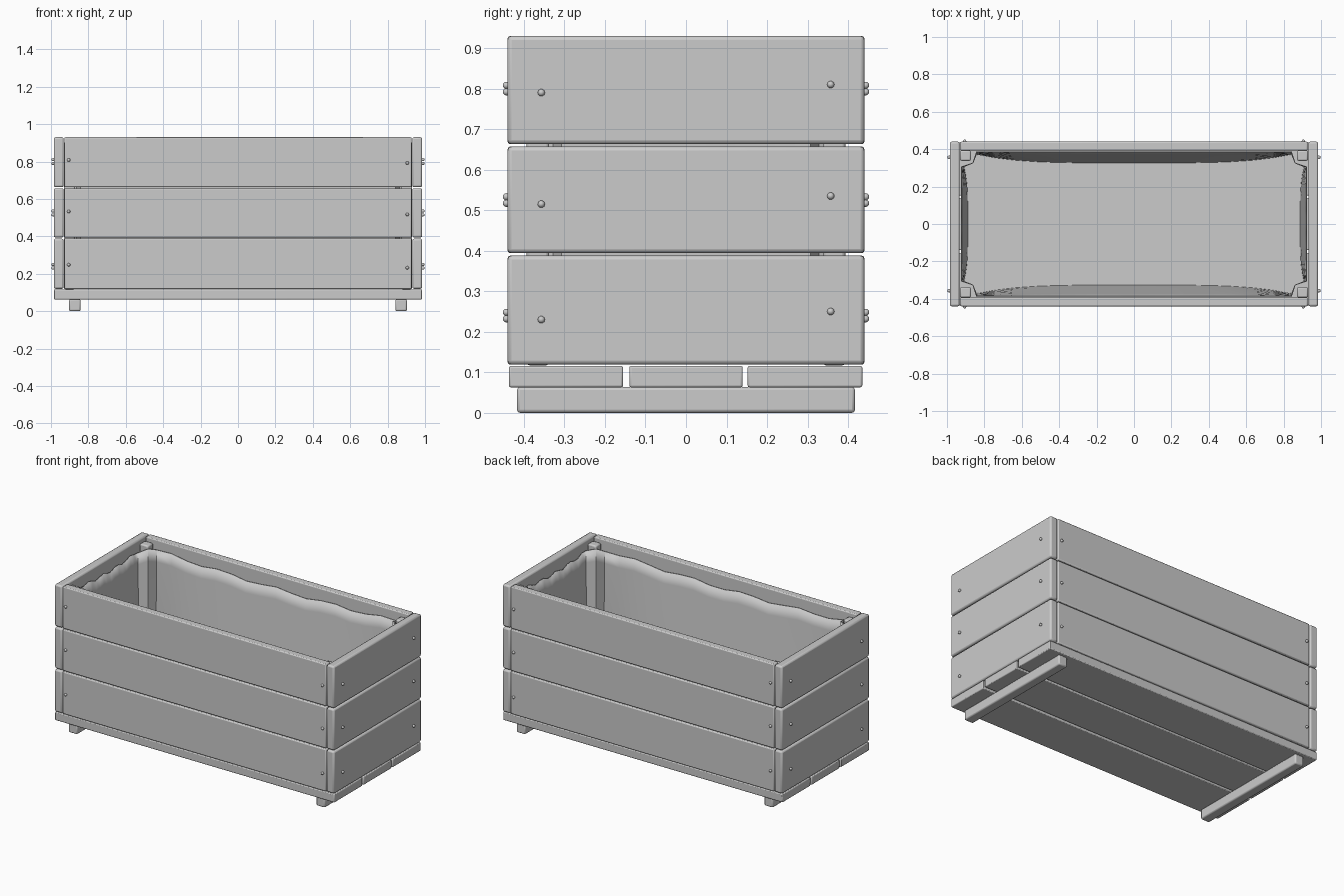
import bpy, bmesh, math
from mathutils import Matrix

if "Cube" in bpy.data.objects:
    bpy.data.objects.remove(bpy.data.objects["Cube"])


def finish(obj, bevel=0.0):
    if bevel:
        m = obj.modifiers.new("bevel", 'BEVEL')
        m.width = bevel
        m.segments = 2
    bpy.context.view_layer.objects.active = obj
    bpy.ops.object.select_all(action='DESELECT')
    obj.select_set(True)
    bpy.ops.object.shade_smooth_by_angle(angle=math.radians(35))
    return obj


def from_bmesh(name, bm):
    bmesh.ops.recalc_face_normals(bm, faces=bm.faces)
    mesh = bpy.data.meshes.new(name)
    bm.to_mesh(mesh)
    bm.free()
    obj = bpy.data.objects.new(name, mesh)
    bpy.context.collection.objects.link(obj)
    return obj


def box(name, x, y, z, bevel=0.006):
    bm = bmesh.new()
    bmesh.ops.create_cube(bm, size=1)
    for v in bm.verts:
        v.co = [(a + b) / 2 + c * (b - a) for (a, b), c in zip((x, y, z), v.co)]
    return finish(from_bmesh(name, bm), bevel)


def screw(name, loc, axis):
    bm = bmesh.new()
    bmesh.ops.create_uvsphere(bm, u_segments=10, v_segments=6, radius=0.009)
    rot = Matrix.Rotation(math.pi / 2, 4, 'Y' if axis == 'x' else 'X')
    bmesh.ops.transform(bm, matrix=Matrix.Translation(loc) @ rot, verts=bm.verts)
    finish(from_bmesh(name, bm))


# Side and end planks in three rows, with their screws
rows = [(0.119, 0.388), (0.394, 0.657), (0.663, 0.93)]
screw_heights = [0.24, 0.525, 0.80]
for i, (row, h) in enumerate(zip(rows, screw_heights), 1):
    for s, side, end in ((-1, "front", "left"), (1, "back", "right")):
        box(f"{side}_plank_{i}", (-0.928, 0.928), sorted((s * 0.393, s * 0.44)), row)
        box(f"{end}_plank_{i}", sorted((s * 0.932, s * 0.985)), (-0.44, 0.44), row, 0.01)
        for t in (-1, 1):
            screw(f"{side}_screw", (t * 0.905, s * 0.443, h - t * 0.008), 'y')
            screw(f"{end}_screw", (s * 0.989, t * 0.357, h + t * 0.01), 'x')

# Floor boards
for i, y in enumerate([(-0.437, -0.155), (-0.14, 0.14), (0.152, 0.435)], 1):
    box(f"floor_board_{i}", (-0.985, 0.985), y, (0.063, 0.116), 0.005)

# Foot rails and inner corner posts
for s in (-1, 1):
    box("foot_rail", sorted((s * 0.842, s * 0.903)), (-0.417, 0.417), (0.0, 0.064), 0.008)
    for t in (-1, 1):
        box("corner_post", sorted((s * 0.872, s * 0.931)),
            sorted((t * 0.338, t * 0.393)), (0.117, 0.905), 0.008)


# Sagging cloth liner, folded around the corner posts
def liner_outline(f):
    X, Y = 0.922 - 0.012 * (1 - f), 0.385 - 0.012 * (1 - f)
    cx, cy, n, pts = 0.862, 0.326, 16, []
    for q in range(4):
        sx = (1, -1, -1, 1)[q]
        sy = (1, 1, -1, -1)[q]
        along_x = q % 2 == 0
        for k in range(n + 1):
            u = 1 - 2 * k / n
            bulge = (1 - u ** 4) * (1 - f)
            drop = f * (0.025 + 0.02 * math.sin(7 * u + q) ** 2 + 0.02 * (1 - u * u))
            z = 0.121 + (0.905 - 0.121) * f - drop
            if along_x:
                pts.append((sx * u * (cx - 0.02), sy * (Y - 0.045 * bulge), z))
            else:
                pts.append((sx * (X - 0.02 * bulge), sy * u * (cy - 0.02), z))
        # inner corner of the fold around the next post
        nx, ny = ((-1, 1), (-1, -1), (1, -1), (1, 1))[q]
        pts.append((nx * cx, ny * cy, 0.121 + 0.774 * f))
    return pts


bm = bmesh.new()
levels = [0, 0.15, 0.35, 0.55, 0.75, 0.9, 1.0]
rings = [[bm.verts.new(p) for p in liner_outline(f)] for f in levels]
count = len(rings[0])
for a, b in zip(rings, rings[1:]):
    for k in range(count):
        j = (k + 1) % count
        bm.faces.new((a[k], a[j], b[j], b[k]))
bm.faces.new(rings[0])
liner = from_bmesh("liner", bm)
thick = liner.modifiers.new("thickness", 'SOLIDIFY')
thick.thickness = 0.005
thick.offset = 0
finish(liner)
